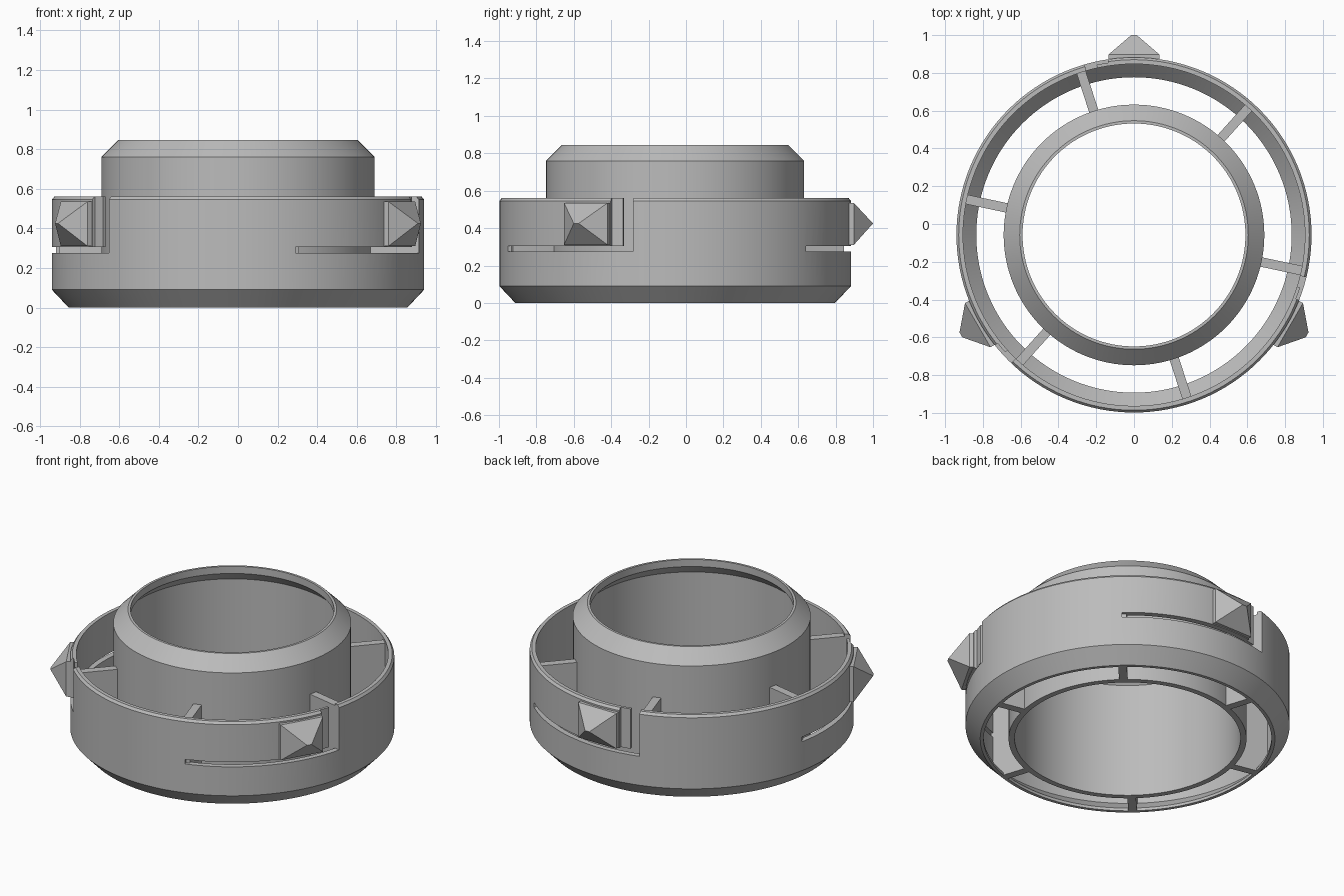
import bpy, bmesh, math
from mathutils import Matrix, Vector

cube = bpy.data.objects.get("Cube")
if cube:
    bpy.data.objects.remove(cube, do_unlink=True)

AXIS = Matrix.Translation((0, -0.058, 0))   # ring axis sits behind the spring lugs
SEGMENTS = 128

grey = bpy.data.materials.new("mid_grey")
grey.use_nodes = True
grey.diffuse_color = (0.5, 0.5, 0.5, 1)
grey.node_tree.nodes["Principled BSDF"].inputs["Base Color"].default_value = (0.5, 0.5, 0.5, 1)


def finish(name, bm):
    bmesh.ops.recalc_face_normals(bm, faces=bm.faces[:])
    bm.transform(AXIS)
    mesh = bpy.data.meshes.new(name)
    bm.to_mesh(mesh)
    bm.free()
    mesh.materials.append(grey)
    obj = bpy.data.objects.new(name, mesh)
    bpy.context.collection.objects.link(obj)
    return obj


def activate(obj):
    bpy.ops.object.select_all(action="DESELECT")
    obj.select_set(True)
    bpy.context.view_layer.objects.active = obj


def smooth(obj):
    activate(obj)
    bpy.ops.object.shade_smooth_by_angle(angle=math.radians(25))


def sweep(bm, profile, start=0, end=360, steps=SEGMENTS):
    """Turn a closed (radius, z) profile about the axis."""
    full = end - start == 360
    loops = []
    for i in range(steps if full else steps + 1):
        a = math.radians(start + (end - start) * i / steps)
        loops.append([bm.verts.new((r * math.cos(a), r * math.sin(a), z)) for r, z in profile])
    n = len(profile)
    for i in range(steps):
        a, b = loops[i], loops[(i + 1) % len(loops)]
        for j in range(n):
            k = (j + 1) % n
            bm.faces.new((a[j], b[j], b[k], a[k]))
    if not full:
        bm.faces.new(loops[0])
        bm.faces.new(loops[-1])


def lathe(name, profile):
    bm = bmesh.new()
    sweep(bm, profile)
    return finish(name, bm)


def hull(name, points, angle):
    """Convex solid from (radial, tangential, z) points, turned to an angle."""
    bm = bmesh.new()
    for p in points:
        bm.verts.new(Vector(p))
    bmesh.ops.convex_hull(bm, input=bm.verts[:])
    bmesh.ops.dissolve_limit(bm, angle_limit=0.01, verts=bm.verts[:], edges=bm.edges[:])
    bm.transform(Matrix.Rotation(math.radians(angle), 4, "Z"))
    return finish(name, bm)


def cut_sectors(target, r0, z0, z1, start, end):
    """Cut the same curved slot at all three lugs."""
    bm = bmesh.new()
    for lug in (90, 210, 330):
        sweep(bm, [(r0, z0), (1.2, z0), (1.2, z1), (r0, z1)], lug + start, lug + end, 20)
    cutter = finish("slot_cutter", bm)
    cutter.hide_render = True
    mod = target.modifiers.new("slots", "BOOLEAN")
    mod.operation = "DIFFERENCE"
    mod.solver = "EXACT"
    mod.object = cutter
    activate(target)
    bpy.ops.object.modifier_apply(modifier=mod.name)
    bpy.data.objects.remove(cutter, do_unlink=True)


# Inner tube with a chamfered lip
tube = lathe("inner_tube", [(0.655, 0), (0.69, 0), (0.69, 0.76), (0.605, 0.845),
                            (0.59, 0.845), (0.59, 0.80), (0.655, 0.735)])
smooth(tube)

# Outer ring with a chamfered foot
ring = lathe("outer_ring", [(0.835, 0), (0.855, 0), (0.94, 0.09), (0.94, 0.545),
                            (0.928, 0.56), (0.905, 0.56), (0.905, 0.09), (0.835, 0.018)])

# Spring tabs: lower slot, end slot and thinned tip
cut_sectors(ring, 0.8, 0.275, 0.305, -42, 16.2)
cut_sectors(ring, 0.8, 0.29, 0.7, 12.4, 16.2)
cut_sectors(ring, 0.922, 0.29, 0.7, 8.5, 14)
smooth(ring)

# Radial ribs joining tube and ring
rib_side = [(0.67, 0), (0.845, 0), (0.92, 0.085), (0.92, 0.545), (0.67, 0.545)]
for i in range(6):
    hull(f"rib_{i + 1}", [(r, t, z) for r, z in rib_side for t in (-0.025, 0.025)], 48 + 60 * i)

# Pointed lugs on the spring tabs
MID = 0.425
for i in range(3):
    points = [(1.058, t, MID) for t in (-0.015, 0.015)]
    points += [(r, t, MID + h) for r in (0.91, 0.955)
               for t in (-0.135, 0.135) for h in (-0.115, 0.11)]
    hull(f"lug_{i + 1}", points, 90 + 120 * i)
